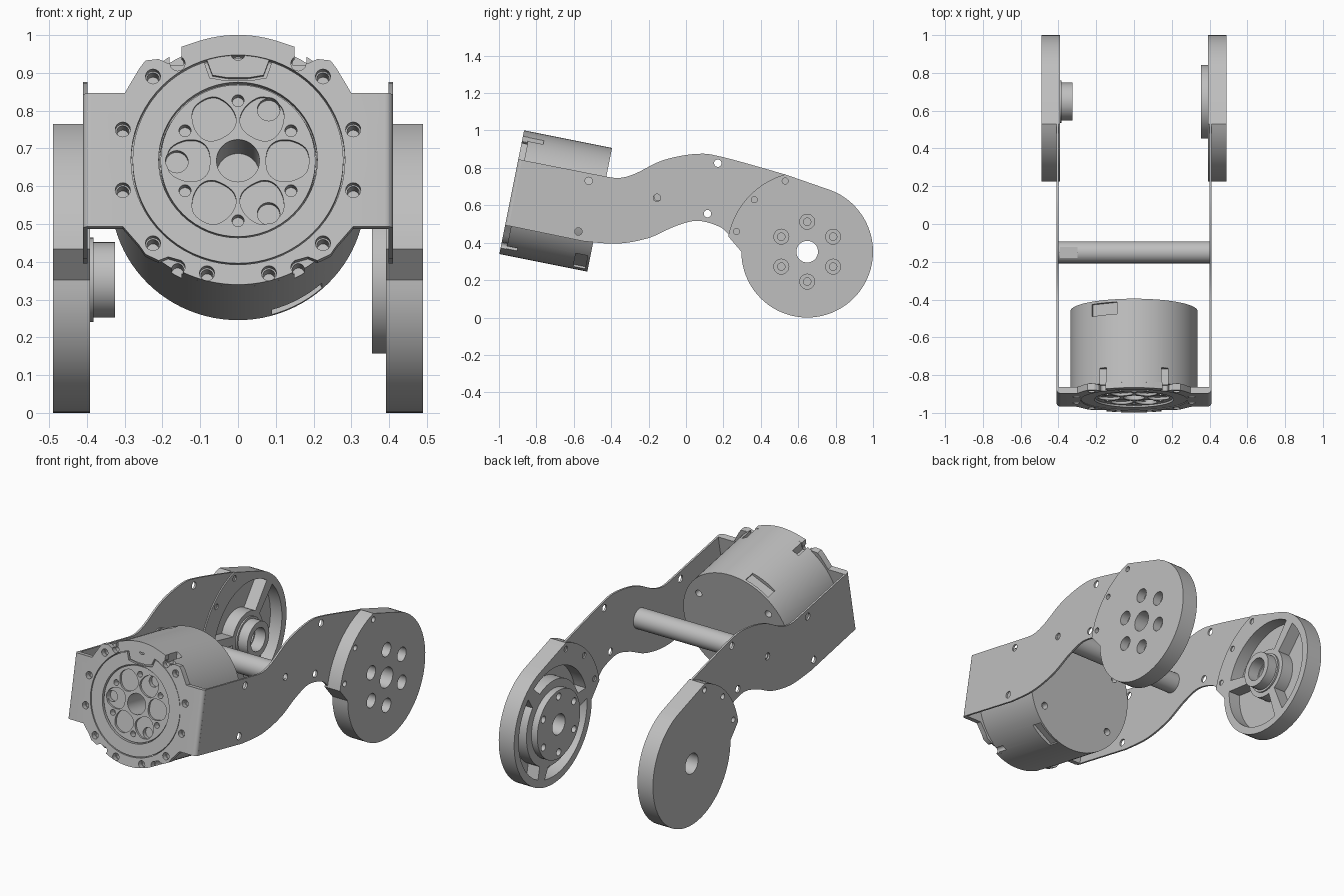
import bpy, bmesh
from math import sin, cos, radians
from mathutils import Matrix, Vector

cube = bpy.data.objects.get("Cube")
if cube:
    bpy.data.objects.remove(cube, do_unlink=True)

grey = bpy.data.materials.new("machined grey")
grey.use_nodes = True
grey.diffuse_color = (0.52, 0.52, 0.52, 1)
grey.node_tree.nodes["Principled BSDF"].inputs["Base Color"].default_value = (0.52, 0.52, 0.52, 1)

# Frames: SIDE draws (y, z) and extrudes along x; FACE lies on the tilted motor front
SIDE = Matrix(((0, 0, 1, 0), (1, 0, 0, 0), (0, 1, 0, 0), (0, 0, 0, 1)))
FACE = Matrix.Translation((0, -0.932, 0.67)) @ Matrix.Rotation(radians(78.7), 4, 'X')
HUB = (0.648, 0.352)
RIM = 0.352
parts = []


def polar(r, deg, c=(0, 0)):
    return (c[0] + r * cos(radians(deg)), c[1] + r * sin(radians(deg)))


def arc(r, start, end, n=16, c=(0, 0)):
    return [polar(r, start + (end - start) * i / n, c) for i in range(n + 1)]


def circle(r, c=(0, 0), n=24):
    return arc(r, 0, 360, n, c)[:-1]


def smooth(pts, n=6, closed=False):
    """Catmull-Rom curve through a few points."""
    p = [Vector(q) for q in pts]
    p = [p[-1]] + p + p[:2] if closed else [p[0]] + p + [p[-1]]
    out = []
    for a, b, c, d in zip(p, p[1:], p[2:], p[3:]):
        for i in range(n):
            t = i / n
            q = 2 * b + (c - a) * t + (2 * a - 5 * b + 4 * c - d) * t * t + (3 * b - a - 3 * c + d) * t ** 3
            out.append(tuple(q / 2))
    return out if closed else out + [tuple(p[-1])]


def box(x, y, w, h, turn=0):
    m = Matrix.Rotation(radians(turn), 2)
    corners = ((-w, -h), (w, -h), (w, h), (-w, h))
    return [tuple(Vector((x, y)) + m @ Vector(k) / 2) for k in corners]


def make(name, frame, prisms):
    """Object made of extruded outlines, each (points, low, high)."""
    bm = bmesh.new()
    for pts, lo, hi in prisms:
        lo, hi = sorted((lo, hi))
        face = bm.faces.new([bm.verts.new((x, y, lo)) for x, y in pts])
        new = bmesh.ops.extrude_face_region(bm, geom=[face])["geom"]
        for v in new:
            if isinstance(v, bmesh.types.BMVert):
                v.co.z = hi
    bmesh.ops.recalc_face_normals(bm, faces=bm.faces)
    mesh = bpy.data.meshes.new(name)
    bm.to_mesh(mesh)
    bm.free()
    mesh.materials.append(grey)
    ob = bpy.data.objects.new(name, mesh)
    bpy.context.collection.objects.link(ob)
    ob.matrix_world = frame
    return ob


def part(name, frame, prisms, *cuts):
    """Solid part with successive groups of separate prisms cut away."""
    ob = make(name, frame, prisms)
    for group in cuts:
        tool = make("cutter", frame, group)
        tool.hide_render = True
        mod = ob.modifiers.new("cut", 'BOOLEAN')
        mod.operation, mod.solver, mod.object = 'DIFFERENCE', 'EXACT', tool
        bpy.context.view_layer.update()
        done = bpy.data.meshes.new_from_object(ob.evaluated_get(bpy.context.evaluated_depsgraph_get()))
        ob.modifiers.clear()
        ob.data = done
        bpy.data.objects.remove(tool, do_unlink=True)
    parts.append(ob)
    return ob


# Side arms: curved thin plates with bolt holes
top = smooth([(-0.45, 0.758), (-0.36, 0.746), (-0.27, 0.77), (-0.12, 0.842), (0.06, 0.875), (0.2, 0.857), (0.53, 0.765)])
under = smooth([(0.235, 0.435), (0.18, 0.485), (0.06, 0.517), (-0.06, 0.487), (-0.2, 0.425), (-0.37, 0.395), (-0.55, 0.408)])
arm = [(-0.877, 0.842)] + top + arc(0.36, 99, 172, 12, HUB) + under + [(-0.947, 0.49)]
arm_holes = [(-0.52, 0.73), (-0.575, 0.46), (0.17, 0.825), (0.115, 0.555), (-0.155, 0.64)]
ear_holes = [(0.53, 0.73), (0.365, 0.63), (0.27, 0.46)]

# Wheel housings: round pans with an ear that clamps the arm
pan = arc(RIM, 180, 428, 60, HUB) + arc(0.43, 106, 169, 16, HUB)
ring6 = [polar(0.16, 30 + 60 * k, HUB) for k in range(6)]
for side, s in (("left", 1), ("right", -1)):
    part(side + "_arm", SIDE, [(arm, s * 0.399, s * 0.41)],
         [(circle(0.02, h, 16), s * 0.38, s * 0.43) for h in arm_holes])
    inner = 0.24 if s > 0 else 0.14
    pockets = [(arc(0.31, a + 6, a + 114, 24, HUB) + arc(inner, a + 114 - 4, a + 10, 24, HUB), s * 0.3, s * 0.465)
               for a in (50, 170, 290)]
    bores = [(circle(0.058, HUB, 32), s * 0.3, s * 0.6)]
    bores += [(circle(0.016, h, 16), s * 0.38, s * 0.5) for h in ear_holes]
    sinks = []
    if s > 0:
        bores += [(circle(0.02, h, 16), 0.3, 0.6) for h in ring6]
        sinks = [[(circle(0.04, h), 0.44, 0.6) for h in ring6]]
    part(side + "_wheel_housing", SIDE, [(pan, s * 0.392, s * 0.49)], pockets, bores, *sinks)

# Inner hubs: wide bolt flange on one side, stepped boss on the other
part("left_hub_flange", SIDE, [(circle(0.195, HUB, 64), 0.355, 0.396)],
     [(circle(0.058, HUB, 32), 0.3, 0.5)] + [(circle(0.02, h, 16), 0.3, 0.5) for h in ring6])
for name, r, x in (("right_hub_collar", 0.112, -0.383), ("right_hub_boss", 0.1, -0.325)):
    part(name, SIDE, [(circle(r, HUB, 48), -0.396, x)], [(circle(0.066, HUB, 32), -0.5, -0.2)])

# Cross rod with threaded ends and a flat at one end
rod = (-0.15, 0.645)
part("cross_rod", SIDE, [(circle(0.058, rod, 40), -0.4, 0.4)],
     [(circle(0.02, rod, 16), s * 0.33, s * 0.5) for s in (-1, 1)],
     [(box(rod[0], rod[1] + 0.065, 0.15, 0.03), -0.392, -0.3)])

# Front plate of the bracket, with scalloped outline
half = arc(0.337, 90, 72, 6) + [(0.15, 0.305), (0.15, 0.272), (0.185, 0.26), (0.21, 0.272), (0.245, 0.268),
                                (0.262, 0.245), (0.3, 0.18), (0.41, 0.18), (0.41, -0.18), (0.305, -0.18),
                                (0.262, -0.23), (0.245, -0.255), (0.21, -0.272), (0.185, -0.262), (0.15, -0.272),
                                (0.15, -0.301)] + arc(0.337, -64, -90, 8)
outline = half + [(-x, y) for x, y in half[-2:0:-1]]
spots = [(0.305, 0.082), (0.305, -0.082), (0.225, 0.225), (0.225, -0.225), (0.16, 0.26), (0.16, -0.29), (0.082, -0.306)]
bolts = [(s * x, y) for x, y in spots for s in (-1, 1)]
tab = [(-0.108, 0.318), (-0.075, 0.222), (-0.03, 0.214), (0.03, 0.214), (0.075, 0.222), (0.108, 0.318), (0.06, 0.328), (-0.06, 0.328)]
plate = part("front_plate", FACE, [(outline, -0.035, 0)],
             [(circle(0.283, n=72), -0.1, 0.1)],
             [(circle(0.02, b, 16), -0.1, 0.1) for b in bolts])
bm = bmesh.new()
bm.from_mesh(plate.data)
corner = [e for e in bm.edges if all(abs(v.co.x) > 0.405 and v.co.z > -0.001 for v in e.verts)]
bmesh.ops.bevel(bm, geom=corner, offset=0.022, segments=5, profile=0.5, affect='EDGES')
bm.to_mesh(plate.data)
bm.free()

# Motor can with side windows, front slots and blind screw holes
back_holes = [polar(0.27, a) for a in (35, 145, 215, 325)]
part("motor_body", FACE, [(circle(0.337, n=96), -0.48, -0.03)],
     [(circle(0.207, n=64), -0.05, 0.1)] +
     [(box(s * 0.163, 0.31, 0.036, 0.1), -0.115, 0.1) for s in (-1, 1)] +
     [(box(s * 0.165, -s * 0.305, 0.15, 0.06, 28), -0.465, -0.4) for s in (-1, 1)],
     [(circle(0.057, n=32), -0.2, 0.1)] +
     [(circle(0.016, b, 16), -0.09, 0.1) for b in bolts if abs(b[0]) > 0.2 or b[1] < 0] +
     [(circle(0.02, b, 16), -0.6, -0.44) for b in back_holes])

# Fixed ring inside the plate, with the cable notch at its top
part("front_ring", FACE, [(circle(0.279, n=72), -0.035, -0.003)],
     [(circle(0.21, n=64), -0.1, 0.1)], [(tab, -0.02, 0.1)])
part("notch_block", FACE, [([(x * 0.9, 0.272 + (y - 0.272) * 0.85) for x, y in tab], -0.03, -0.006)],
     [(circle(0.02, (0, 0.29), 16), -0.1, 0.1)])

# Rotor: petal pockets, screw holes and three deeper openings
petal = smooth([(0.077, -0.025), (0.1, -0.052), (0.14, -0.055), (0.178, -0.035), (0.188, 0),
                (0.178, 0.035), (0.14, 0.055), (0.1, 0.052), (0.077, 0.025)], 4, True)


def turned(pts, deg):
    m = Matrix.Rotation(radians(deg), 2)
    return [tuple(m @ Vector(p)) for p in pts]


part("rotor", FACE, [(circle(0.205, n=64), -0.055, -0.012)],
     [(turned(petal, 60 * k), -0.026, 0.1) for k in range(6)] +
     [(circle(0.057, n=32), -0.2, 0.1)] +
     [(circle(0.016, polar(0.162, 30 + 60 * k), 16), -0.2, 0.1) for k in range(6)],
     [(circle(0.03, polar(0.162, a)), -0.2, 0.1) for a in (60, 180, 300)])

# Smooth curved walls, sharp machined edges
bpy.ops.object.select_all(action='DESELECT')
for ob in parts:
    ob.select_set(True)
bpy.context.view_layer.objects.active = parts[0]
bpy.ops.object.shade_smooth_by_angle(angle=radians(30))
